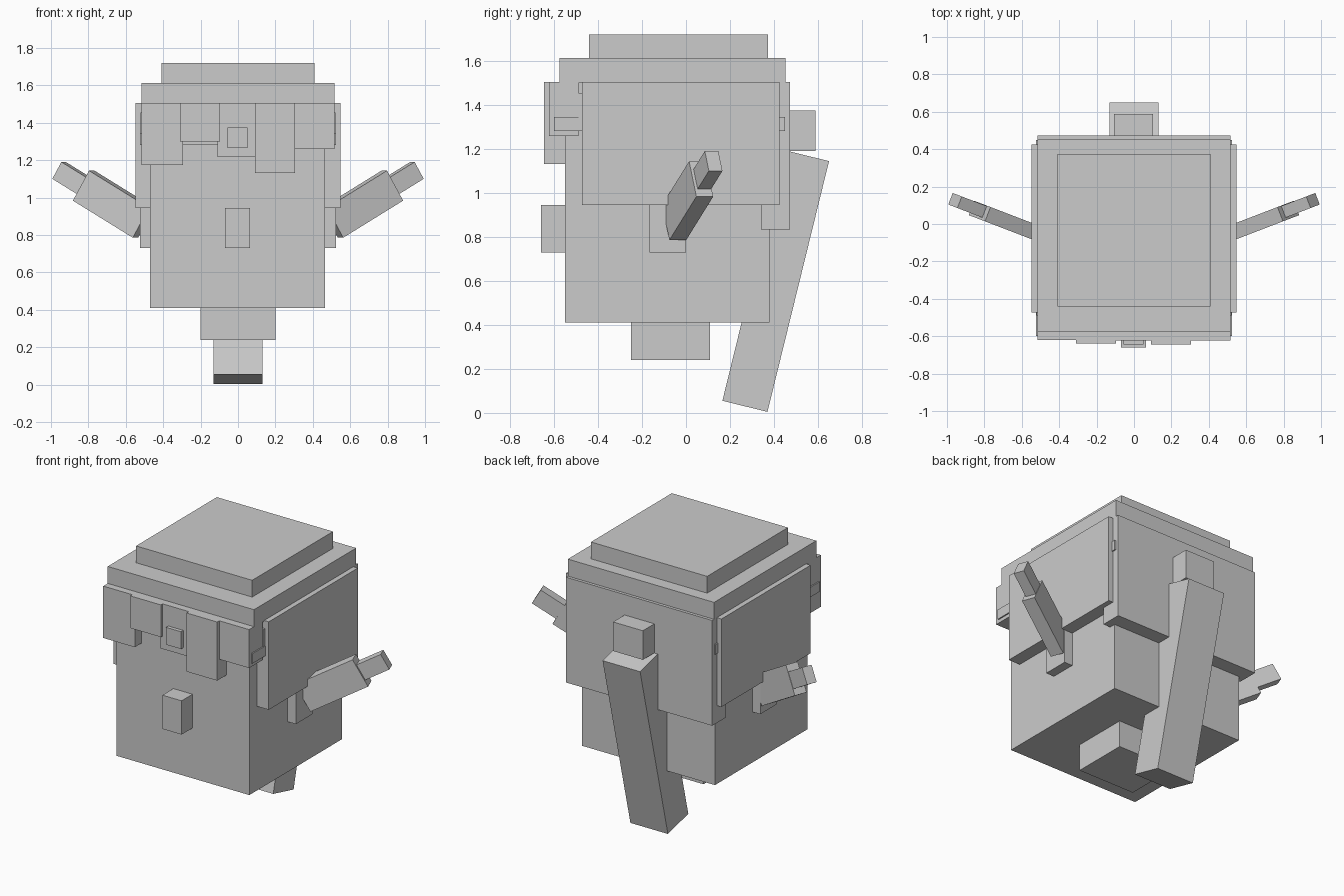
import bpy
from math import radians
from mathutils import Matrix, Vector

cube = bpy.data.objects.get("Cube")
if cube:
    bpy.data.objects.remove(cube, do_unlink=True)

grey = bpy.data.materials.new("plain_grey")
grey.use_nodes = True
GREY = (0.6, 0.6, 0.6, 1)
grey.diffuse_color = GREY
grey.node_tree.nodes["Principled BSDF"].inputs["Base Color"].default_value = GREY


def block(name, centre, size, turn=None):
    """Add a block, with its size baked into the mesh and an optional rotation."""
    bpy.ops.mesh.primitive_cube_add(size=1)
    ob = bpy.context.object
    ob.name = name
    ob.data.transform(Matrix.Diagonal((*size, 1)))
    if turn:
        ob.data.transform(turn)
    ob.location = centre
    ob.data.materials.append(grey)
    return ob


def box(name, x, y, z):
    """Add an upright block from its low and high limits on each axis."""
    spans = (x, y, z)
    return block(name, [(a + b) / 2 for a, b in spans], [b - a for a, b in spans])


# Head, neck and nose
box("head", (-.47, .465), (-.55, .38), (.41, 1.5))
box("neck", (-.2, .2), (-.25, .11), (.24, .42))
box("nose", (-.07, .065), (-.66, -.54), (.73, .945))

# Hair on the crown and back
box("crown_hair", (-.515, .515), (-.575, .453), (1.5, 1.613))
box("crown_top", (-.41, .408), (-.44, .373), (1.61, 1.72))
box("back_hair", (-.515, .515), (.34, .472), (.835, 1.505))

# Headband with its small front ornament
box("headband", (-.523, .523), (-.6, .45), (1.282, 1.345))
box("headband_ornament", (-.055, .05), (-.645, -.6), (1.265, 1.375))

# Fringe locks: left edge, right edge, front, back, bottom
locks = [
    (-.515, -.293, -.62, -.49, 1.175),
    (-.31, -.095, -.64, -.55, 1.3),
    (-.11, .095, -.622, -.55, 1.218),
    (.09, .305, -.645, -.55, 1.132),
    (.3, .515, -.624, -.49, 1.26),
]
for i, (x0, x1, y0, y1, z0) in enumerate(locks):
    box(f"fringe_lock_{i + 1}", (x0, x1), (y0, y1), (z0, 1.505))

# Ponytail hanging from a knot
box("hair_knot", (-.108, .102), (.44, .588), (1.19, 1.375))
block("ponytail", (0, .408, .6), (.264, .211, 1.174), Matrix.Rotation(radians(-13.8), 4, "X"))

# Paired side hair, ears, arms and hands
for side, s in (("left", 1), ("right", -1)):
    def pair(name, x, y, z):
        box(f"{side}_{name}", sorted((s * x[0], s * x[1])), y, z)

    pair("side_hair", (.46, .547), (-.472, .425), (.945, 1.505))
    pair("temple_hair", (.45, .52), (-.49, -.3), (1.29, 1.455))
    pair("ear", (.45, .523), (-.165, 0), (.73, .96))

    turn = Matrix.Rotation(radians(21 * s), 4, "Z") @ Matrix.Rotation(radians(-30 * s), 4, "Y")
    along = turn @ Vector((s, 0, 0))
    wrist = Vector((.825 * s, .069, 1.064))
    block(f"{side}_arm", wrist - along * .198, (.396, .082, .185), turn)
    block(f"{side}_hand", wrist + along * .068 + Vector((0, .006, 0)), (.19, .066, .104), turn)
